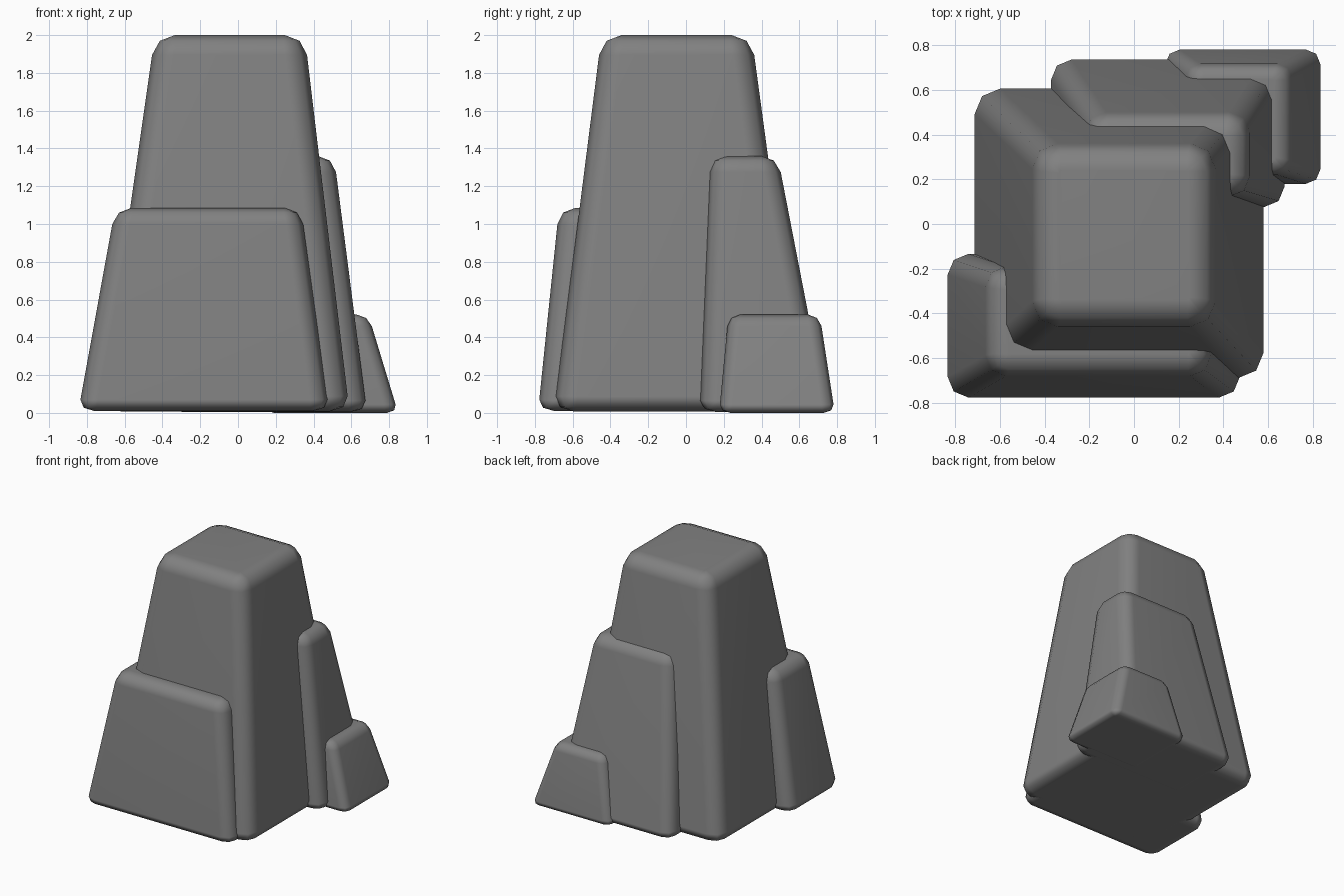
import bpy, bmesh, math

if "Cube" in bpy.data.objects:
    bpy.data.objects.remove(bpy.data.objects["Cube"])

stone = bpy.data.materials.new("grey_stone")
stone.diffuse_color = (0.22, 0.22, 0.22, 1)
stone.use_nodes = True
stone.node_tree.nodes["Principled BSDF"].inputs["Base Color"].default_value = stone.diffuse_color


def ring(bm, rect, z, inset, radius):
    """Rounded rectangle of 12 vertices, moved inwards by inset."""
    x0, x1, y0, y1 = rect
    r = max(radius - inset, 0.015)
    x0, x1, y0, y1 = x0 + inset + r, x1 - inset - r, y0 + inset + r, y1 - inset - r
    out = []
    for i, (cx, cy) in enumerate(((x1, y1), (x0, y1), (x0, y0), (x1, y0))):
        for k in range(3):
            a = math.radians(90 * i + 45 * k)
            out.append(bm.verts.new((cx + r * math.cos(a), cy + r * math.sin(a), z)))
    return out


def block(name, low, high, z0, z1, b, bl):
    """Tapered block: low/high are (x0, x1, y0, y1), b top bevel, bl bottom bevel height."""
    bm = bmesh.new()
    levels = ((z0, b), (z0 + 0.29 * bl, 0.29 * b), (z0 + bl, 0),
              (z1 - b, 0), (z1 - 0.29 * b, 0.29 * b), (z1, b))
    rings = []
    for z, inset in levels:
        t = (z - z0) / (z1 - z0)
        rect = [p + (q - p) * t for p, q in zip(low, high)]
        rings.append(ring(bm, rect, z, inset, b * 1.1))
    for lo, hi in zip(rings, rings[1:]):
        for i in range(12):
            j = (i + 1) % 12
            bm.faces.new((lo[i], lo[j], hi[j], hi[i]))
    bm.faces.new(rings[-1])
    bm.faces.new(rings[0][::-1])
    for f in bm.faces:
        f.smooth = True
    me = bpy.data.meshes.new(name)
    bm.to_mesh(me)
    bm.free()
    me.materials.append(stone)
    ob = bpy.data.objects.new(name, me)
    bpy.context.collection.objects.link(ob)
    # keep the large sides flat while the bevels stay smooth
    mod = ob.modifiers.new("flat_sides", 'WEIGHTED_NORMAL')
    mod.weight = 50
    return ob


# tall central rock
block("main_rock", (-0.725, 0.59, -0.70, 0.617), (-0.44, 0.353, -0.447, 0.347),
      0.008, 2.0, 0.105, 0.08)
# wide slab at the front left
block("front_slab", (-0.845, 0.482, -0.783, -0.13), (-0.65, 0.333, -0.672, -0.195),
      0.01, 1.085, 0.085, 0.06)
# medium slab at the back right
block("back_slab", (-0.38, 0.682, 0.073, 0.748), (-0.205, 0.508, 0.125, 0.485),
      0.005, 1.36, 0.085, 0.06)
# small stone at the outer back right corner
block("small_stone", (0.13, 0.848, 0.175, 0.788), (0.245, 0.69, 0.225, 0.708),
      0.0, 0.52, 0.06, 0.045)
